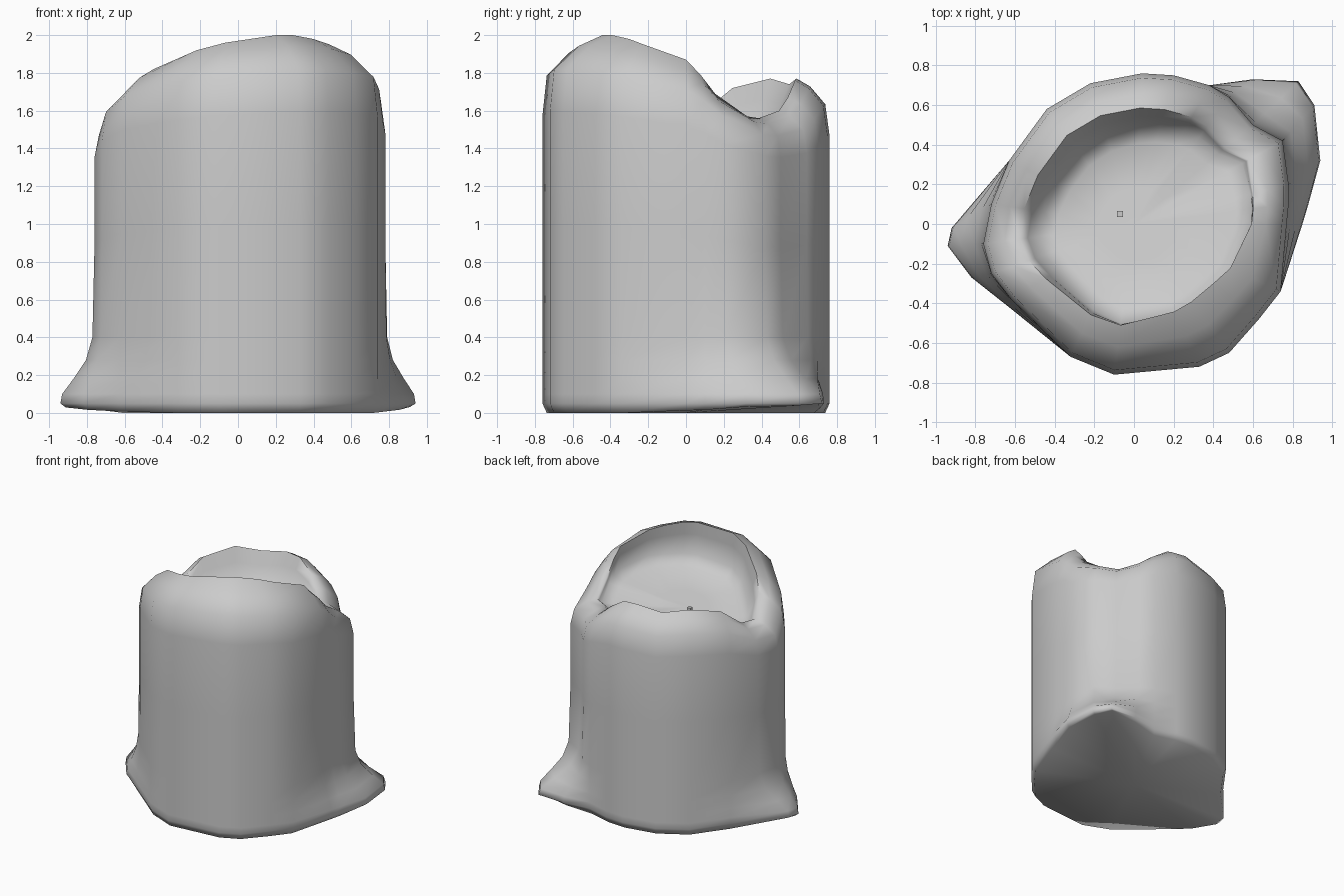
import bpy
import bmesh
import math
from mathutils import Vector

default_cube = bpy.data.objects.get("Cube")
if default_cube:
    bpy.data.objects.remove(default_cube, do_unlink=True)

# Single clay colour
clay = bpy.data.materials.new("pale_grey_clay")
clay.use_nodes = True
colour = (0.6, 0.6, 0.6, 1)
clay.diffuse_color = colour
clay.node_tree.nodes["Principled BSDF"].inputs["Base Color"].default_value = colour

# Wall outline seen from above with the rim height: x, y, height
WALL = [
    (-.1, -.76, 1.96), (.33, -.72, 2), (.48, -.65, 2), (.63, -.48, 1.98),
    (.74, -.34, 1.95), (.77, 0, 1.87), (.78, .1, 1.79), (.78, .2, 1.69),
    (.75, .42, 1.57), (.6, .5, 1.56), (.48, .64, 1.6), (.38, .7, 1.67),
    (.2, .75, 1.76), (.04, .76, 1.77), (-.22, .71, 1.74), (-.44, .58, 1.77),
    (-.63, .32, 1.72), (-.72, .1, 1.58), (-.76, -.1, 1.56),
    (-.72, -.25, 1.72), (-.62, -.38, 1.82), (-.32, -.67, 1.92),
]

# Columns where the foot flares outwards: column -> x, y
FLARE = {
    5: (.85, 0), 6: (.88, .1), 7: (.94, .32), 8: (.91, .6), 9: (.83, .72),
    10: (.6, .73), 17: (-.92, -.02), 18: (-.94, -.11), 19: (-.82, -.27),
    20: (-.63, -.42),
}


def floor_height(x, y):
    """The bowl floor climbs towards the high side of the rim."""
    return 1.53 + .19 * (x - y)


def flared_point(index, weight, shrink, z):
    """Point on the lower wall, blended towards the flared foot."""
    x, y, _ = WALL[index]
    wall = Vector((x, y))
    foot = Vector(FLARE.get(index, (x, y)))
    point = wall.lerp(foot, weight) * shrink
    return Vector((point.x, point.y, z))


def column_points(index):
    """One vertical strip: underside, foot, wall, rounded rim, bowl."""
    x, y, top = WALL[index]
    tip_lift = (Vector(FLARE.get(index, (x, y))) - Vector((x, y))).length
    points = [
        flared_point(index, 1, .97, tip_lift * .16),
        flared_point(index, 1, 1, .05),
        flared_point(index, .95, 1, .1),
        flared_point(index, .62, 1, .18),
        flared_point(index, .25, 1, .28),
        flared_point(index, .06, 1, .4),
    ]
    # The lip is broadest, and slightly undercut, on the high side
    high_side = x - y
    ridge = .77 - .13 * max(0, -y) - .25 * max(0, high_side - .8)
    taper = .07 - .09 * high_side
    drop = (top - 1.1) * .45
    profile = [
        (1, (top - drop + .4) / 2),
        (1, top - drop),
        (.97, top - drop * .45),
        (.5 * ridge + .48, top - drop * .14),
        (ridge, top),
    ]
    points += [Vector((x * s, y * s, z)) for s, z in profile]
    for scale, climb in ((ridge - taper * .4, .7), (ridge - taper, .2),
                         (ridge - taper - .1, .03), (.25, 0)):
        base = min(floor_height(x * scale, y * scale), top - .04)
        points.append(Vector((x * scale, y * scale, base + (top - base) * climb)))
    return points


def finish(name, bm, angle):
    """Turn a bmesh into a named, shaded object."""
    bmesh.ops.recalc_face_normals(bm, faces=bm.faces)
    mesh = bpy.data.meshes.new(name)
    bm.to_mesh(mesh)
    bm.free()
    mesh.materials.append(clay)
    obj = bpy.data.objects.new(name, mesh)
    bpy.context.collection.objects.link(obj)
    bpy.ops.object.select_all(action="DESELECT")
    obj.select_set(True)
    bpy.context.view_layer.objects.active = obj
    bpy.ops.object.shade_smooth_by_angle(angle=math.radians(angle))
    return obj


# Hollow-topped body, lofted column by column
bm = bmesh.new()
columns = [[bm.verts.new(p) for p in column_points(i)] for i in range(len(WALL))]
underside = bm.verts.new((0, 0, 0))
bowl_centre = bm.verts.new((0, 0, floor_height(0, 0)))
for left, right in zip(columns, columns[1:] + columns[:1]):
    for low in range(len(left) - 1):
        bm.faces.new((left[low], right[low], right[low + 1], left[low + 1]))
    bm.faces.new((underside, right[0], left[0]))
    bm.faces.new((bowl_centre, left[-1], right[-1]))
finish("hollow_body", bm, 75)

# Tiny peg standing in the bowl
bm = bmesh.new()
bmesh.ops.create_cube(bm, size=1)
bmesh.ops.scale(bm, vec=(.03, .03, .06), verts=bm.verts)
bmesh.ops.translate(bm, vec=(-.07, .05, floor_height(-.07, .05) + .03), verts=bm.verts)
finish("bowl_peg", bm, 30)
